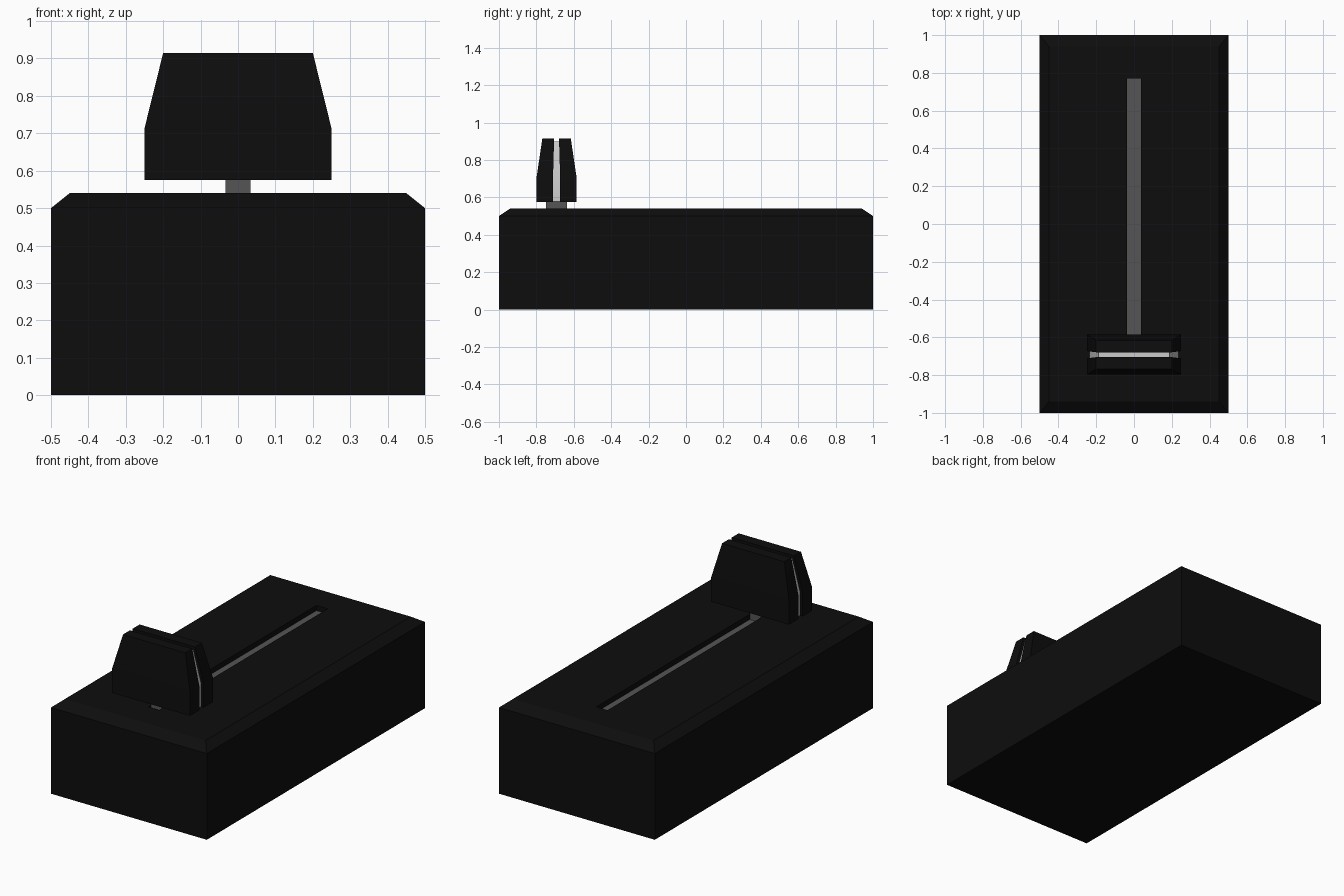
import bpy, bmesh, math

if "Cube" in bpy.data.objects:
    bpy.data.objects.remove(bpy.data.objects["Cube"])


def material(name, rgb):
    m = bpy.data.materials.new(name)
    m.diffuse_color = (*rgb, 1)
    m.use_nodes = True
    m.node_tree.nodes["Principled BSDF"].inputs["Base Color"].default_value = m.diffuse_color
    return m


BLACK = material("black_plastic", (0.004, 0.004, 0.004))
GREY = material("dark_grey_metal", (0.09, 0.09, 0.09))
WHITE = material("white_marker", (0.8, 0.8, 0.8))


def loft(name, rings, mat, smooth=False):
    """Stack rectangles (x half-width, y min, y max, z) into a closed solid."""
    bm = bmesh.new()
    loops = [[bm.verts.new(p) for p in ((-x, a, z), (x, a, z), (x, b, z), (-x, b, z))]
             for x, a, b, z in rings]
    for lo, hi in zip(loops, loops[1:]):
        for i in range(4):
            j = (i + 1) % 4
            bm.faces.new((lo[i], lo[j], hi[j], hi[i]))
    bm.faces.new(loops[0][::-1])
    bm.faces.new(loops[-1])
    bmesh.ops.recalc_face_normals(bm, faces=bm.faces)
    mesh = bpy.data.meshes.new(name)
    bm.to_mesh(mesh)
    bm.free()
    mesh.materials.append(mat)
    ob = bpy.data.objects.new(name, mesh)
    bpy.context.collection.objects.link(ob)
    if smooth:
        bpy.ops.object.select_all(action='DESELECT')
        ob.select_set(True)
        bpy.context.view_layer.objects.active = ob
        bpy.ops.object.shade_smooth_by_angle(angle=math.radians(30))
    return ob


# housing with chamfered top, the last rings sink into the slot
SLOT_Z = 0.508
loft("housing", [(0.5, -1, 1, 0), (0.5, -1, 1, 0.5), (0.45, -0.94, 0.94, 0.54),
                 (0.036, -0.77, 0.77, 0.54), (0.036, -0.77, 0.77, SLOT_Z)], BLACK)

# metal track on the slot floor
loft("slot_track", [(0.036, -0.77, 0.77, SLOT_Z - 0.01),
                    (0.036, -0.77, 0.77, SLOT_Z + 0.002)], GREY)

# stem carrying the knob
YC = -0.692
loft("knob_stem", [(0.034, YC - 0.057, YC + 0.057, SLOT_Z),
                   (0.034, YC - 0.057, YC + 0.057, 0.58)], GREY)

# two black knob halves either side of the groove
profile = [(0.25, 0.106, 0.019, 0.575), (0.25, 0.106, 0.019, 0.713),
           (0.2, 0.076, 0.013, 0.915)]
for side, label in ((-1, "front"), (1, "back")):
    loft("knob_half_" + label,
         [(x, *sorted((YC + side * outer, YC + side * inner)), z)
          for x, outer, inner, z in profile], BLACK, smooth=True)

# recessed white marker filling the groove
loft("knob_marker", [(0.235, YC - 0.019, YC + 0.019, 0.577),
                     (0.235, YC - 0.019, YC + 0.019, 0.71),
                     (0.187, YC - 0.0135, YC + 0.0135, 0.898)], WHITE, smooth=True)
